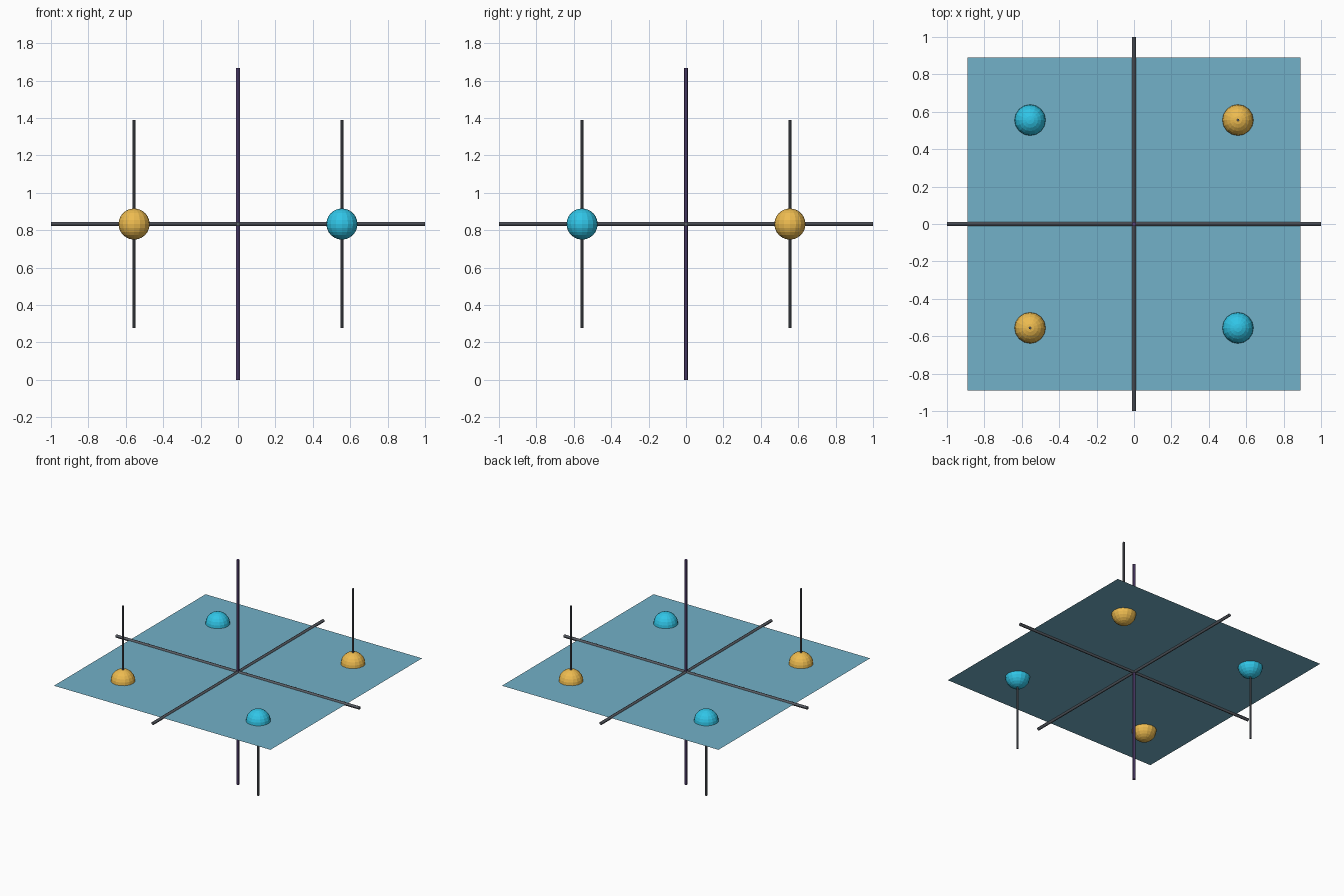
import bpy
from math import pi

if "Cube" in bpy.data.objects:
    bpy.data.objects.remove(bpy.data.objects["Cube"])

Z = 0.8333      # height of the sheet and the horizontal axes
D = 0.5556      # offset of the balls, also the stem length


def material(name, rgb):
    m = bpy.data.materials.new(name)
    m.diffuse_color = (*rgb, 1)
    m.use_nodes = True
    m.node_tree.nodes["Principled BSDF"].inputs["Base Color"].default_value = m.diffuse_color
    return m


def finish(name, mat):
    o = bpy.context.object
    o.name = name
    o.data.materials.append(mat)
    return o


def rod(name, radius, length, loc, mat, rot=(0, 0, 0), sides=12):
    bpy.ops.mesh.primitive_cylinder_add(vertices=sides, radius=radius, depth=length,
                                        location=loc, rotation=rot)
    finish(name, mat)
    bpy.ops.object.shade_smooth_by_angle()


blue = material("sheet_blue", (0.17, 0.44, 0.58))
gold = material("gold", (0.85, 0.50, 0.08))
cyan = material("cyan", (0.03, 0.56, 0.80))
purple = material("purple", (0.10, 0.06, 0.19))
grey = material("dark_grey", (0.10, 0.11, 0.13))

# Thin flat sheet
bpy.ops.mesh.primitive_plane_add(size=1.7778, location=(0, 0, Z))
finish("sheet", blue)

# Three crossing axes
rod("axis_x", 0.0111, 2, (0, 0, Z), grey, (0, pi / 2, 0))
rod("axis_y", 0.0111, 2, (0, 0, Z), grey, (pi / 2, 0, 0))
rod("axis_z", 0.0111, 2 * Z, (0, 0, Z), purple)

# Balls in the quadrants: gold stems rise, cyan stems drop
for sx in (-1, 1):
    for sy in (-1, 1):
        up = sx * sy
        bpy.ops.mesh.primitive_uv_sphere_add(segments=16, ring_count=12, radius=0.0833,
                                             location=(sx * D, sy * D, Z))
        finish("ball", gold if up > 0 else cyan)
        rod("stem", 0.0075, D, (sx * D, sy * D, Z + up * D / 2), grey, sides=8)
